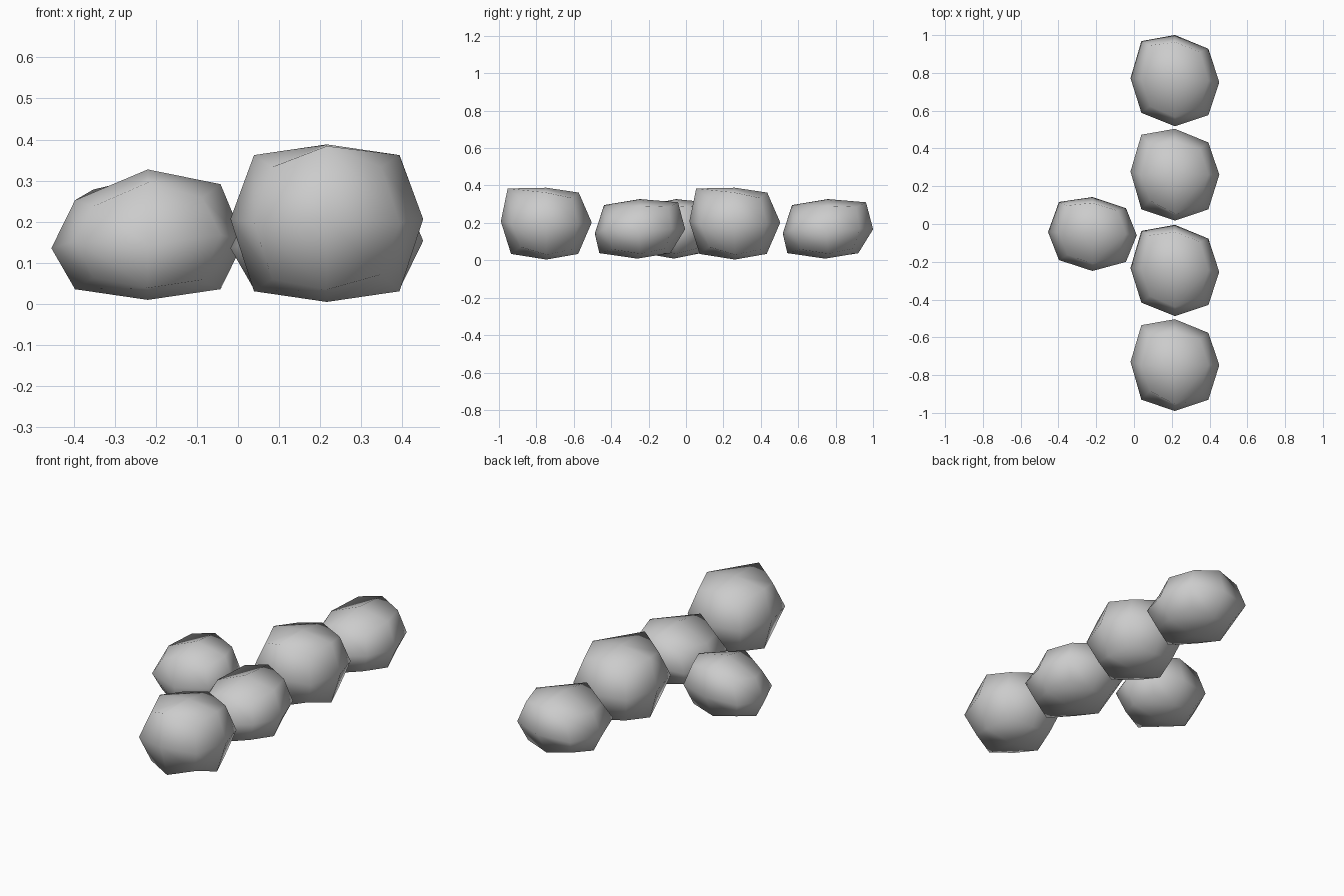
import bpy, bmesh
from mathutils import Vector

if "Cube" in bpy.data.objects:
    bpy.data.objects.remove(bpy.data.objects["Cube"])


def pebble(name, centre, scale, half, edge_z, corner_z, tweaks):
    """Rounded cushion: a cube split once, with face, edge and corner points eased in."""
    bm = bmesh.new()
    bmesh.ops.create_cube(bm, size=2)
    bmesh.ops.subdivide_edges(bm, edges=bm.edges[:], cuts=1, use_grid_fill=True)
    for v in bm.verts:
        key = tuple(round(c) for c in v.co)
        kind = sum(abs(k) for k in key)          # 1 face, 2 edge, 3 corner
        fx = (1, 0.755, 0.565)[kind - 1]
        fz = (half[2], edge_z, corner_z)[kind - 1]
        p = Vector((key[0] * half[0] * fx, key[1] * half[1] * fx, key[2] * fz))
        p += Vector(tweaks.get(key, (0, 0, 0)))
        v.co = Vector((p.x * scale[0], p.y * scale[1], p.z * scale[2])) + Vector(centre)
    bmesh.ops.recalc_face_normals(bm, faces=bm.faces[:])
    for f in bm.faces:
        f.smooth = True
    me = bpy.data.meshes.new(name)
    bm.to_mesh(me)
    bm.free()
    ob = bpy.data.objects.new(name, me)
    bpy.context.collection.objects.link(ob)
    return ob


# Small irregularities of the tall shape, keyed by side (x, y, z)
TALL = {
    (-1, 1, 0): (0, .028, .01), (1, 1, 0): (0, -.013, 0),
    (-1, 0, 0): (0, .017, .01), (1, 0, 0): (0, 0, .01),
    (0, -1, 1): (0, -.023, .022), (0, 1, 1): (0, -.01, 0),
    (0, -1, 0): (0, 0, .012), (0, 1, 0): (0, 0, .006),
    (0, -1, -1): (0, -.005, .004), (0, 1, -1): (0, -.013, .004),
    (-1, 1, 1): (0, .022, 0), (-1, 1, -1): (0, .015, 0),
    (1, -1, -1): (0, 0, .012),
}
# Irregularities of the low shape
LOW = {
    (-1, 1, 0): (0, .027, -.01), (1, 1, 0): (0, -.014, 0),
    (-1, -1, 0): (0, .012, -.015),
    (-1, 0, 0): (0, .013, -.033), (1, 0, 0): (0, -.008, -.015),
    (-1, 0, 1): (0, .01, -.041), (1, 0, 1): (0, 0, -.002),
    (0, 1, 1): (0, .021, .017), (0, -1, 1): (0, -.01, .002),
    (0, 1, 0): (0, 0, -.002), (0, -1, 0): (0, 0, -.025),
    (0, 1, -1): (0, -.02, -.005), (0, -1, -1): (0, -.035, -.005),
    (-1, 0, -1): (0, 0, -.008), (1, 0, -1): (0, 0, -.008),
    (-1, 1, 1): (0, .05, .005), (-1, -1, 1): (0, 0, -.036),
    (1, 1, 1): (0, .016, .012), (1, -1, 1): (0, 0, -.015),
    (1, -1, -1): (0, -.01, -.005), (0, 0, -1): (0, -.015, 0),
}


def tall(name, x, y):
    pebble(name, (x, y, .196), (1, 1, 1), (.235, .243, .192), .166, .137, TALL)


def low(name, x, y, sy=1):
    pebble(name, (x, y, .168), (1, sy, 1), (.235, .2415, .159), .125, .105, LOW)


# Row of four, alternating tall and low
tall("row_pebble_1", .2165, -.747)
low("row_pebble_2", .2165, -.246)
tall("row_pebble_3", .2165, .261)
low("row_pebble_4", .2165, .759)
# Single narrower pebble beside the row
low("side_pebble", -.22, -.053, .81)
